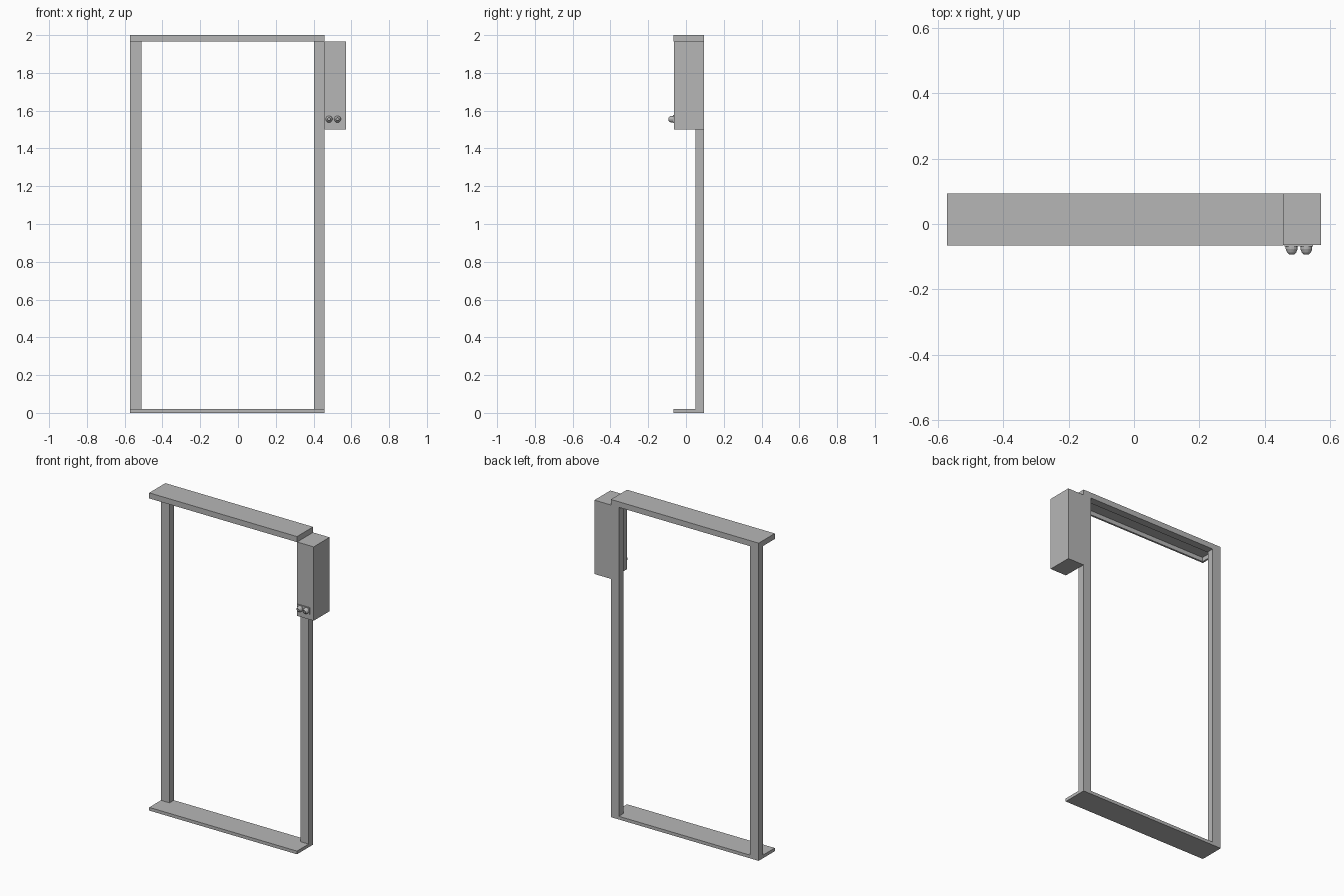
import bpy, bmesh
from math import radians
from mathutils import Matrix

cube = bpy.data.objects.get("Cube")
if cube:
    bpy.data.objects.remove(cube, do_unlink=True)

# One plain grey for everything
grey = bpy.data.materials.new("plain grey")
grey.use_nodes = True
colour = (0.47, 0.47, 0.47, 1)
grey.diffuse_color = colour
grey.node_tree.nodes["Principled BSDF"].inputs["Base Color"].default_value = colour


def finish(name, bm):
    bmesh.ops.recalc_face_normals(bm, faces=bm.faces)
    mesh = bpy.data.meshes.new(name)
    bm.to_mesh(mesh)
    bm.free()
    mesh.materials.append(grey)
    obj = bpy.data.objects.new(name, mesh)
    bpy.context.collection.objects.link(obj)
    return obj


def box(name, x, y, z):
    """Box from its (low, high) extents on each axis."""
    bm = bmesh.new()
    bmesh.ops.create_cube(bm, size=1)
    for v in bm.verts:
        v.co = [r[0] if c < 0 else r[1] for c, r in zip(v.co, (x, y, z))]
    return finish(name, bm)


LEFT, RIGHT = 0.457, -0.572
FRONT, BACK, POST = -0.066, 0.094, 0.05
TOP, HEAD, SILL = 2.0, 1.965, 0.02

# Side posts
box("left_post", (0.402, LEFT), (POST, BACK), (0, HEAD))
box("right_post", (RIGHT, -0.512), (POST, BACK), (0, HEAD))

# Sill plate, with its back strip running between the posts
box("sill_plate", (RIGHT, LEFT), (FRONT, POST), (0, SILL))
box("sill_back", (-0.512, 0.402), (POST, BACK), (0, SILL))

# Header: solid block with a pocket sunk into the underside
header = box("header", (RIGHT, LEFT), (FRONT, BACK), (HEAD, TOP))
cutter = box("header_pocket_cutter", (RIGHT + 0.012, LEFT - 0.012),
             (FRONT + 0.012, POST - 0.004), (HEAD - 0.05, TOP - 0.008))
cutter.hide_render = True
cutter.hide_viewport = True
cut = header.modifiers.new("pocket", 'BOOLEAN')
cut.operation = 'DIFFERENCE'
cut.solver = 'EXACT'
cut.object = cutter

# Control cabinet beside the header
box("control_cabinet", (LEFT, 0.572), (FRONT + 0.002, BACK), (1.5, HEAD))

# Two push buttons on square plates: collar plus a tapered cap
for side, x in (("inner", 0.482), ("outer", 0.527)):
    z = 1.555
    box(side + "_button_plate", (x - 0.021, x + 0.021),
        (FRONT - 0.003, FRONT + 0.004), (z - 0.021, z + 0.021))
    bm = bmesh.new()
    rings = ((0.018, 0), (0.018, 0.009), (0.014, 0.019), (0.008, 0.025))
    for (r1, d1), (r2, d2) in zip(rings, rings[1:]):
        bmesh.ops.create_cone(bm, segments=16, radius1=r1, radius2=r2, depth=d2 - d1,
                              matrix=Matrix.Translation((0, 0, (d1 + d2) / 2)))
    bmesh.ops.delete(bm, geom=[f for f in bm.faces if len(f.verts) > 4
                               and f.calc_center_median().z < 0.024], context='FACES_ONLY')
    bmesh.ops.remove_doubles(bm, verts=bm.verts, dist=0.0005)
    bmesh.ops.transform(bm, verts=bm.verts,
                        matrix=Matrix.Translation((x, FRONT - 0.002, z))
                        @ Matrix.Rotation(radians(90), 4, 'X'))
    finish(side + "_button", bm)
